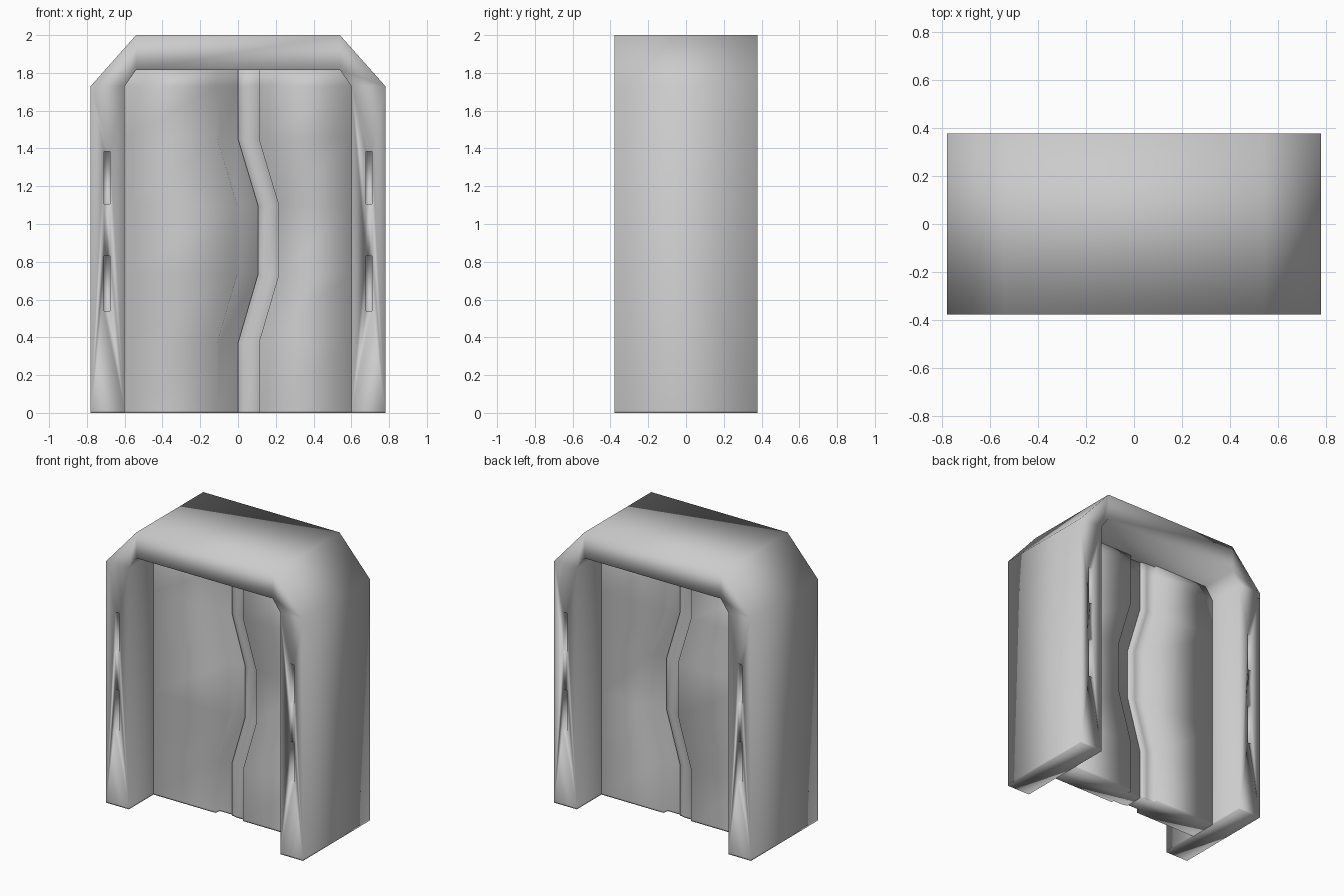
import bpy, bmesh

if "Cube" in bpy.data.objects:
    bpy.data.objects.remove(bpy.data.objects["Cube"], do_unlink=True)

# One plain grey for everything
grey = bpy.data.materials.new("plain_grey")
grey.use_nodes = True
GREY = (0.6, 0.6, 0.6, 1)
grey.diffuse_color = GREY
grey.node_tree.nodes["Principled BSDF"].inputs["Base Color"].default_value = GREY

FRONT, BACK = -0.378, 0.378
LIP = 0.012                       # small edge loop just above the floor


def make_object(name, bm):
    bmesh.ops.recalc_face_normals(bm, faces=bm.faces)
    for f in bm.faces:
        f.smooth = True
    mesh = bpy.data.meshes.new(name)
    bm.to_mesh(mesh)
    bm.free()
    mesh.materials.append(grey)
    obj = bpy.data.objects.new(name, mesh)
    bpy.context.collection.objects.link(obj)
    return obj


def skin(name, rings, closed=False):
    """Join equal rings of points into a tube, capping it unless closed."""
    bm = bmesh.new()
    rows = [[bm.verts.new(p) for p in ring] for ring in rings]
    n = len(rows[0])
    for a, b in zip(rows, rows[1:]):
        for i in range(n):
            j = (i + 1) % n
            bm.faces.new((a[i], a[j], b[j], b[i]))
    if not closed:
        bm.faces.new(rows[0])
        bm.faces.new(rows[-1])
    return make_object(name, bm)


# Door frame: a rectangular section swept up, over the chamfered top and down
half = [(0.78, 0.60, 0, 0), (0.78, 0.60, LIP, LIP),
        (0.78, 0.60, 1.73, 1.73), (0.54, 0.54, 2.0, 1.815)]
path = half + [(-xo, -xi, zo, zi) for xo, xi, zo, zi in reversed(half)]
frame = skin("door_frame", [[(xo, FRONT, zo), (xi, FRONT, zi),
                             (xi, BACK, zi), (xo, BACK, zo)]
                            for xo, xi, zo, zi in path])

# Narrow slots, two on each jamb, front and back
bm = bmesh.new()
for x in (-0.693, 0.693):
    for y in (FRONT, BACK):
        for z0, z1 in ((0.54, 0.83), (1.105, 1.385)):
            box = bmesh.ops.create_cube(bm, size=1)["verts"]
            bmesh.ops.scale(bm, vec=(0.032, 0.06, z1 - z0), verts=box)
            bmesh.ops.translate(bm, vec=(x, y, (z0 + z1) / 2), verts=box)
cutter = make_object("slot_cutter", bm)
cutter.hide_render = True
mod = frame.modifiers.new("slots", "BOOLEAN")
mod.object = cutter
mod.solver = "EXACT"
bpy.context.view_layer.objects.active = frame
bpy.ops.object.modifier_apply(modifier=mod.name)
bpy.data.objects.remove(cutter, do_unlink=True)

# Sliding doors: interlocking lips along a zigzag seam.
# Each row is height, outer half width, sideways shift of the seam.
rows = [(0, 0.60, 0), (LIP, 0.60, 0), (0.37, 0.60, 0), (0.73, 0.60, 0.105),
        (1.10, 0.60, 0.105), (1.45, 0.60, 0), (1.73, 0.60, 0), (1.815, 0.54, 0)]
# Lip section of the -x door, relative to the seam, from front to back
lip = [(-0.11, -0.10), (-0.10, -0.06), (0, -0.06), (0, 0.07),
       (-0.045, 0.08), (-0.11, 0.08), (-0.11, 0.10)]


def door(name, s):
    """s = 1 builds the -x door, s = -1 the same section turned half round."""
    rings = []
    for z, w, shift in rows:
        ring = [(-s * w, -s * 0.10, z)]
        ring += [(s * x + shift, s * y, z) for x, y in lip]
        ring.append((-s * w, s * 0.10, z))
        rings.append(ring)
    return skin(name, rings)


door("right_door", 1)
door("left_door", -1)
